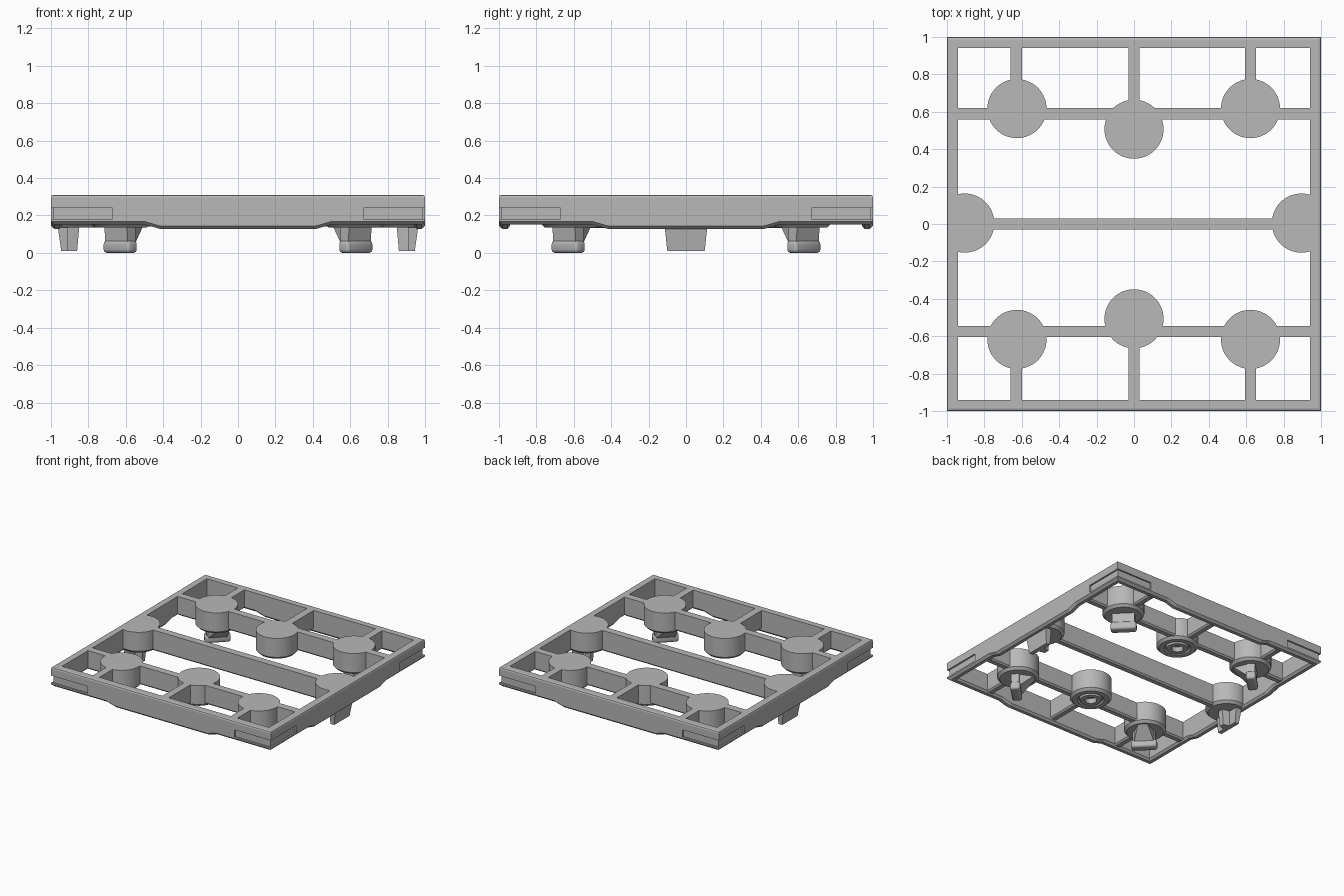
import bpy, bmesh, math
from mathutils import Matrix, Vector

cube = bpy.data.objects.get("Cube")
if cube:
    bpy.data.objects.remove(cube, do_unlink=True)

# Single grey plastic
grey = bpy.data.materials.new("grey_plastic")
grey.use_nodes = True
COLOR = (0.48, 0.48, 0.48, 1)
grey.diffuse_color = COLOR
grey.node_tree.nodes["Principled BSDF"].inputs["Base Color"].default_value = COLOR

TOP = 0.31


def finish(name, bm, matrix=None, smooth=False):
    if matrix:
        bm.transform(matrix)
    bmesh.ops.recalc_face_normals(bm, faces=bm.faces)
    mesh = bpy.data.meshes.new(name)
    bm.to_mesh(mesh)
    bm.free()
    mesh.materials.append(grey)
    obj = bpy.data.objects.new(name, mesh)
    bpy.context.collection.objects.link(obj)
    if smooth:
        bpy.ops.object.select_all(action="DESELECT")
        obj.select_set(True)
        bpy.context.view_layer.objects.active = obj
        bpy.ops.object.shade_smooth_by_angle(angle=math.radians(30))
    return obj


def hull(name, points, matrix=None, bevel=0.0):
    bm = bmesh.new()
    for p in points:
        bm.verts.new(p)
    bmesh.ops.convex_hull(bm, input=bm.verts)
    bmesh.ops.dissolve_limit(bm, angle_limit=0.01, verts=bm.verts, edges=bm.edges)
    if bevel:
        bmesh.ops.bevel(bm, geom=bm.edges[:], offset=bevel, segments=3,
                        profile=0.5, affect="EDGES")
    return finish(name, bm, matrix, bool(bevel))


def rib(name, x0, x1, y0, y1, bottom):
    # Bar with chamfered lower edges
    c = 0.012
    layers = [(0, TOP), (0, bottom + c), (c, bottom)]
    hull(name, [(x, y, z) for i, z in layers
                for x in (x0 + i, x1 - i) for y in (y0 + i, y1 - i)])


def disc(name, x, y, profile, limit=0.985, n=64):
    # Turned post, cut flat where it would pass the outer wall
    bm = bmesh.new()
    rings = []
    for r, z in profile:
        ring = []
        for k in range(n):
            a = 2 * math.pi * k / n
            px = max(-limit, min(limit, x + r * math.cos(a)))
            ring.append(bm.verts.new((px, y + r * math.sin(a), z)))
        rings.append(ring)
    for a, b in zip(rings, rings[1:]):
        for k in range(n):
            j = (k + 1) % n
            bm.faces.new((a[k], a[j], b[j], b[k]))
    bm.faces.new(rings[0])
    bm.faces.new(rings[-1])
    finish(name, bm, smooth=True)


# Outer frame: one section swept round four mitred sides
def section(drop, recess):
    low = 0.168 - drop
    return [(0.06, TOP), (0.014, TOP), (0.004, TOP - 0.004), (0, TOP - 0.014),
            (0, 0.24), (recess, 0.24), (recess, 0.18), (0, 0.18),
            (0, low), (0.018, low - 0.016), (0.045, low - 0.016), (0.06, low)]


DROP, NOTCH = 0.023, 0.013
stations = [(-1, 0, NOTCH), (-0.67, 0, NOTCH), (-0.67, 0, 0), (-0.5, 0, 0),
            (-0.42, DROP, 0), (0.42, DROP, 0), (0.5, 0, 0), (0.67, 0, 0),
            (0.67, 0, NOTCH)]
bm = bmesh.new()
rings = []
for side in range(4):
    turn = Matrix.Rotation(side * math.pi / 2, 3, "Z")
    for s, drop, recess in stations:
        rings.append([bm.verts.new(turn @ Vector((-1 + i if s == -1 else s, -1 + i, z)))
                      for i, z in section(drop, recess)])
for a, b in zip(rings, rings[1:] + rings[:1]):
    for k in range(len(a)):
        j = (k + 1) % len(a)
        bm.faces.new((a[k], a[j], b[j], b[k]))
bmesh.ops.remove_doubles(bm, verts=bm.verts, dist=0.0001)
bmesh.ops.dissolve_degenerate(bm, dist=0.0001, edges=bm.edges)
finish("outer_frame", bm)

# Cross ribs, and short ribs tying them to the frame
rib("middle_rib", -0.95, 0.95, -0.03, 0.03, 0.14)
for label, y, end in (("front", -0.575, -0.95), ("back", 0.59, 0.95)):
    rib(label + "_rib", -0.95, 0.95, y - 0.03, y + 0.03, 0.155)
    for i, x in enumerate((-0.63, 0, 0.623)):
        rib(f"{label}_tie_rib_{i + 1}", x - 0.03, x + 0.03,
            min(y, end), max(y, end), 0.155)

# Round posts
R = 0.158
plain = [(R, TOP), (R, 0.155), (R - 0.02, 0.135)]
socket = plain + [(0.1, 0.135), (0.09, 0.15), (0.085, 0.15), (0.08, 0.132),
                  (0.045, 0.132), (0.04, 0.17)]
for label, s in (("front", -1), ("back", 1)):
    disc(label + "_centre_post", 0, s * 0.507, socket)
    for side, x in (("right", -0.626), ("left", 0.623)):
        disc(f"{label}_{side}_post", x, s * 0.617, plain)
disc("right_side_post", -0.905, 0.005, plain)
disc("left_side_post", 0.895, 0.005, plain)

# Corner feet: rounded pad, neck and inward wedge, set on the diagonals
for label, sy in (("front", -1), ("back", 1)):
    for side, sx in (("right", -1), ("left", 1)):
        name = f"{label}_{side}_foot"
        place = (Matrix.Translation((sx * 0.63, sy * 0.63, 0))
                 @ Matrix.Rotation(math.atan2(sy, sx), 4, "Z"))
        hull(name + "_pad", [(u, v, z) for u in (-0.038, 0.038)
                             for v in (-0.098, 0.098) for z in (0, 0.065)],
             place, 0.018)
        hull(name + "_neck", [(u, v, z) for v in (-0.085, 0.085)
                              for u, z in ((-0.03, 0.04), (0.028, 0.04),
                                           (-0.03, 0.15), (0.034, 0.15))], place)
        hull(name + "_wedge", [(u, s * v, z) for s in (-1, 1)
                               for u, v, z in ((-0.02, 0.08, 0.03), (-0.02, 0.08, 0.15),
                                               (-0.148, 0.03, 0.15),
                                               (-0.138, 0.02, 0.136))], place)

# Side feet: tapered plate with an inner stiffening rib
for side, sx in (("right", -1), ("left", 1)):
    hull(side + "_side_foot_plate",
         [(sx * x, s * y, z) for s in (-1, 1)
          for x, y, z in ((0.965, 0.115, 0.15), (0.945, 0.1, 0.01),
                          (0.91, 0.115, 0.15), (0.91, 0.1, 0.01))])
    hull(side + "_side_foot_rib",
         [(sx * x, s * y, z) for s in (-1, 1)
          for x, y, z in ((0.92, 0.04, 0.15), (0.92, 0.035, 0.01),
                          (0.848, 0.025, 0.15), (0.86, 0.02, 0.01))])

# Rest the feet on the ground
bpy.context.view_layer.update()
